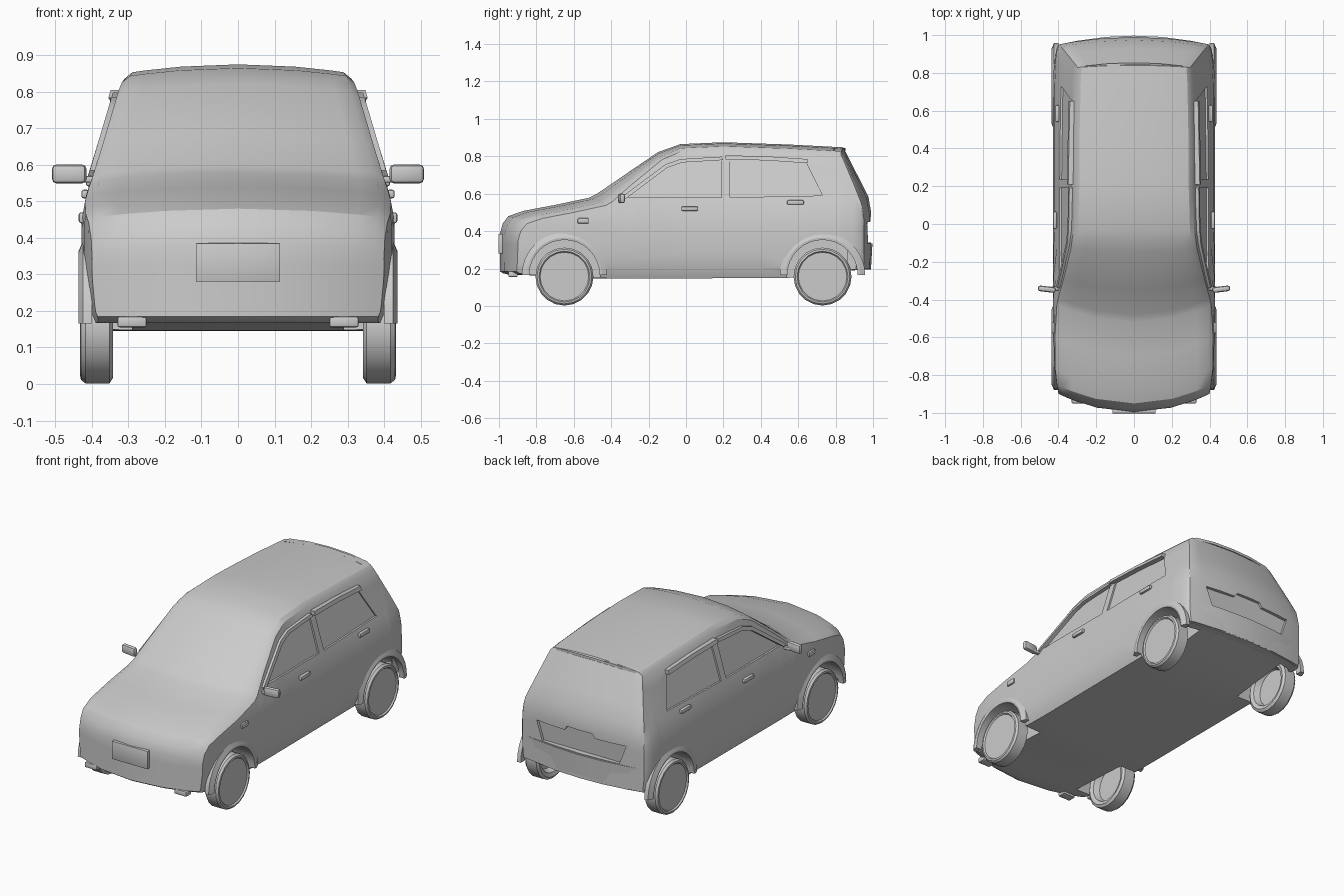
import bpy, bmesh, math

if "Cube" in bpy.data.objects:
    bpy.data.objects.remove(bpy.data.objects["Cube"])

def lerp(table, v):
    if v <= table[0][0]:
        return table[0][1]
    for (a, p), (b, q) in zip(table, table[1:]):
        if v <= b:
            return p + (q - p) * (v - a) / (b - a)
    return table[-1][1]

# Design curves: centre-line top, underside, side section, plan narrowing, plan bow
TOP = [(-.995, .385), (-.98, .44), (-.95, .48), (-.87, .508), (-.7, .54), (-.52, .578),
       (-.48, .597), (-.15, .822), (-.03, .865), (.2, .875), (.55, .863), (.84, .848),
       (.855, .82), (.975, .585), (.99, .5)]
BOTTOM = [(-.995, .185), (-.97, .168), (-.85, .165), (-.45, .145), (.55, .15), (.85, .185), (.99, .2)]
SIDE = [(.145, .395), (.2, .42), (.3, .43), (.45, .428), (.52, .415), (.58, .393), (.82, .322), (.85, .3)]
PLAN = [(-.995, .93), (-.9, .98), (-.7, 1), (.75, 1), (.9, .985), (.975, .95), (.99, .92)]
BOW = [(-.995, .6), (-.5, .55), (-.15, .2), (0, 0), (.7, 0), (.98, -.25)]
TAPER = [(.3, 0), (.85, .3)]

def half(y, z):
    return lerp(SIDE, z) * lerp(PLAN, y) * (1 - max(0, z - .55) * lerp(TAPER, y))

def make(name, verts, faces, angle=30, both=False):
    me = bpy.data.meshes.new(name)
    if both:
        n = len(verts)
        verts = list(verts) + [(-x, y, z) for x, y, z in verts]
        faces = list(faces) + [tuple(i + n for i in reversed(f)) for f in faces]
    me.from_pydata(verts, [], faces)
    ob = bpy.data.objects.new(name, me)
    bpy.context.collection.objects.link(ob)
    bm = bmesh.new()
    bm.from_mesh(me)
    bmesh.ops.recalc_face_normals(bm, faces=bm.faces)
    bm.to_mesh(me)
    bm.free()
    smooth(ob, angle)
    return ob

def smooth(ob, angle):
    bpy.ops.object.select_all(action='DESELECT')
    ob.select_set(True)
    bpy.context.view_layer.objects.active = ob
    bpy.ops.object.shade_smooth_by_angle(angle=math.radians(angle))

def prism(name, lower, upper, both=True):
    n = len(lower)
    faces = [tuple(range(n)), tuple(range(2 * n - 1, n - 1, -1))]
    faces += [(i, (i + 1) % n, (i + 1) % n + n, i + n) for i in range(n)]
    return make(name, lower + upper, faces, both=both)

def panel(name, outline, inner, outer):
    # slab that follows the sloping body side, on both sides of the car
    return prism(name, [(half(y, z) + inner, y, z) for y, z in outline],
                 [(half(y, z) + outer, y, z) for y, z in outline])

def box(name, loc, size, bevel=.008, both=True, yaw=0):
    bm = bmesh.new()
    bmesh.ops.create_cube(bm, size=1)
    for v in bm.verts:
        v.co = [a * b for a, b in zip(v.co, size)]
    bmesh.ops.bevel(bm, geom=bm.edges[:], offset=bevel, segments=2, profile=.5, affect='EDGES')
    c, s = math.cos(yaw), math.sin(yaw)
    verts = [(loc[0] + v.co.x * c - v.co.y * s, loc[1] + v.co.x * s + v.co.y * c, loc[2] + v.co.z)
             for v in bm.verts]
    bm.verts.index_update()
    faces = [tuple(v.index for v in f.verts) for f in bm.faces]
    bm.free()
    return make(name, verts, faces, 40, both)

def cut(ob, cutter):
    mod = ob.modifiers.new("cut", 'BOOLEAN')
    mod.operation, mod.solver, mod.object = 'DIFFERENCE', 'EXACT', cutter
    cutter.hide_render = True
    bpy.ops.object.select_all(action='DESELECT')
    ob.select_set(True)
    bpy.context.view_layer.objects.active = ob
    bpy.ops.object.modifier_apply(modifier=mod.name)
    bpy.data.objects.remove(cutter)

# Body shell: lofted sections with gridded nose and tail
def body_shell():
    ys = [-.995, -.98, -.95, -.87, -.7, -.52, -.48, -.35, -.15, -.09, -.03, .2,
          .4, .55, .75, .84, .855, .93, .975, .985, .99]
    us = [-1, -.93, -.8, -.5, 0, .5, .8, .93, 1]
    fs = [0, .08, .2, .35, .5, .62, .75, .88, 1]
    C, R, N = len(us) - 1, len(fs) - 1, len(ys) - 1
    verts, ids, faces = [], {}, []

    def v(i, c, r):
        if (i, c, r) not in ids:
            y, u = ys[i], us[c]
            b, t = lerp(BOTTOM, y), lerp(TOP, y)
            z = b + fs[r] * (t - .04 - b)
            x = half(y, z) * u
            if r == R and abs(u) < 1:
                z = t - .025 * u * u
            ids[i, c, r] = len(verts)
            verts.append((x, y + lerp(BOW, y) * x * x, z))
        return ids[i, c, r]

    for i in range(N):
        for c in range(C):
            for r in (0, R):
                faces.append((v(i, c, r), v(i, c + 1, r), v(i + 1, c + 1, r), v(i + 1, c, r)))
        for r in range(R):
            for c in (0, C):
                faces.append((v(i, c, r), v(i, c, r + 1), v(i + 1, c, r + 1), v(i + 1, c, r)))
    for i in (0, N):
        for c in range(C):
            for r in range(R):
                faces.append((v(i, c, r), v(i, c + 1, r), v(i, c + 1, r + 1), v(i, c, r + 1)))
    return make("body", verts, faces)

body = body_shell()
AXLES = (-.65, .73)

# Wheel wells
for y in AXLES:
    ring = [(y + .19 * math.cos(a * math.pi / 16), .165 + .19 * math.sin(a * math.pi / 16)) for a in range(32)]
    cut(body, prism("well_cutter", [(.29, p, q) for p, q in ring], [(.6, p, q) for p, q in ring]))

# Shallow side window recesses
FRONT_WINDOW = [(-.33, .58), (-.22, .665), (-.11, .75), (-.03, .778), (.19, .79), (.19, .58)]
REAR_WINDOW = [(.235, .58), (.235, .79), (.64, .77), (.73, .59)]
for outline in (FRONT_WINDOW, REAR_WINDOW):
    cut(body, panel("window_cutter", outline, -.01, .05))

# Tailgate plate recess
recess = [(-.25, .34), (.25, .34), (.29, .45), (.1, .45), (.08, .475), (-.08, .475), (-.1, .45), (-.29, .45)]
cut(body, prism("recess_cutter", [(x, .973 - .25 * x * x, z) for x, z in recess],
                [(x, 1.1, z) for x, z in recess], both=False))
smooth(body, 30)

# Wheel arch flares
for label, y in zip(("front", "rear"), AXLES):
    section = [(.188, .40), (.188, .434), (.2, .436), (.228, .424), (.228, .40)]
    steps, n = 16, len(section)
    verts, faces = [], []
    for k in range(steps + 1):
        a = math.pi * k / steps
        verts += [(x, y + r * math.cos(a), .165 + r * math.sin(a)) for r, x in section]
    for k in range(steps):
        for j in range(n):
            a, b = k * n + j, k * n + (j + 1) % n
            faces.append((a, b, b + n, a + n))
    faces += [tuple(range(n)), tuple(range(steps * n, steps * n + n))]
    make(label + "_arch_flares", verts, faces, both=True)

# Wheels: lathed tyre with flat hub cover and hollow inner side
def wheel(name, side, y):
    prof = [(.385, 0), (.385, .105), (.35, .118), (.342, .14), (.352, .155), (.418, .155),
            (.43, .146), (.432, .136), (.424, .13), (.424, 0)]
    seg, n = 20, len(prof)
    verts = [(side * x, y + r * math.cos(2 * math.pi * k / seg), .157 + r * math.sin(2 * math.pi * k / seg))
             for k in range(seg) for x, r in prof[1:-1]]
    m = n - 2
    faces = [(k * m + j, k * m + j + 1, (k + 1) % seg * m + j + 1, (k + 1) % seg * m + j)
             for k in range(seg) for j in range(m - 1)]
    faces += [tuple(k * m for k in range(seg)), tuple(k * m + m - 1 for k in range(seg))]
    make(name, verts, faces, 35)

for label, y in zip(("front", "rear"), AXLES):
    for word, side in (("right", 1), ("left", -1)):
        wheel(f"{label}_{word}_wheel", side, y)

# Rain visors above the side windows
path = [(-.34, .585), (-.22, .675), (-.11, .757), (-.03, .785), (.19, .798)]
panel("front_window_visors", path + [(y + .01, z - .018) for y, z in reversed(path)], -.012, .014)
path = [(.21, .805), (.43, .8), (.65, .785)]
panel("rear_window_visors", path + [(y, z - .022) for y, z in reversed(path)], -.012, .022)

# Door mirrors
box("mirror_heads", (.462, -.345, .575), (.095, .03, .052), .013, yaw=.12)
box("mirror_stems", (.405, -.342, .56), (.07, .02, .018), .005)

# Door handles and side indicators
for label, y, z in (("front", .02, .52), ("rear", .585, .553)):
    box(label + "_door_handles", (half(y, z) + .003, y, z), (.022, .09, .024), .007)
box("side_indicators", (half(-.55, .455) + .001, -.55, .455), (.016, .06, .03), .007)

# Number plate panel, bumper feet and tail lamps
box("front_plate", (0, -.991, .333), (.23, .022, .105), .002, both=False)
box("bumper_feet", (.29, -.925, .17), (.08, .05, .03), .006)

# Roof-edge lip above the tailgate window
edge = [(-.29, .825, .812), (-.25, .838, .83), (-.13, .85, .84), (0, .853, .843),
        (.13, .85, .84), (.25, .838, .83), (.29, .825, .812)]
lip = edge + [(x, y - .05, z + .002) for x, y, z in reversed(edge)]
prism("roof_lip", [(x, y, z - .012) for x, y, z in lip], [(x, y, z + .003) for x, y, z in lip], both=False)

# Rear bumper band
xs = [-.41, -.38, -.3, -.15, 0, .15, .3, .38, .41]
outer = [(x, .997 - .3 * x * x - (.03 if abs(x) > .4 else 0)) for x in xs]
band = outer + [(x * .97, y - .05) for x, y in reversed(outer)]
prism("rear_bumper", [(x * .98, y - .008, .195) for x, y in band], [(x, y, .335) for x, y in band], both=False)
